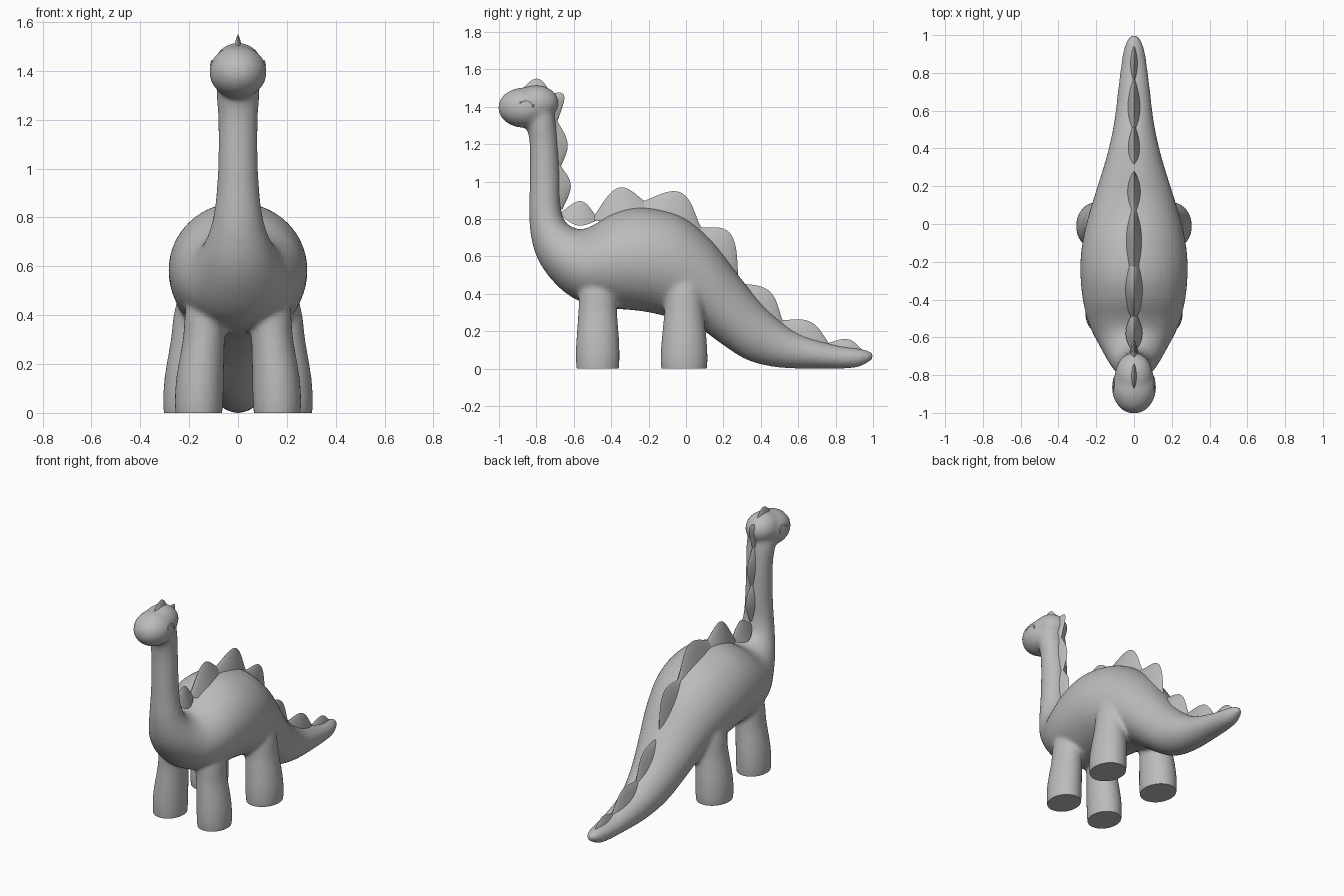
import bpy, bmesh
from math import sin, cos, pi
from mathutils import Vector, Matrix

old = bpy.data.objects.get("Cube")
if old:
    bpy.data.objects.remove(old, do_unlink=True)

grey = bpy.data.materials.new("matte grey")
grey.use_nodes = True
grey.diffuse_color = (0.5, 0.5, 0.5, 1)
grey.node_tree.nodes["Principled BSDF"].inputs["Base Color"].default_value = (0.5, 0.5, 0.5, 1)


def add_object(name, bm):
    bmesh.ops.recalc_face_normals(bm, faces=bm.faces)
    mesh = bpy.data.meshes.new(name)
    bm.to_mesh(mesh)
    bm.free()
    mesh.materials.append(grey)
    obj = bpy.data.objects.new(name, mesh)
    bpy.context.collection.objects.link(obj)
    return obj


def select(obj):
    bpy.ops.object.select_all(action='DESELECT')
    obj.select_set(True)
    bpy.context.view_layer.objects.active = obj


def loft(bm, rings):
    """Skin a list of closed rings and cap both ends."""
    rows = [[bm.verts.new(p) for p in ring] for ring in rings]
    for a, b in zip(rows, rows[1:]):
        for i in range(len(a)):
            j = (i + 1) % len(a)
            bm.faces.new((a[i], a[j], b[j], b[i]))
    bm.faces.new(rows[0])
    bm.faces.new(rows[-1])


def spline(keys, steps):
    """Catmull-Rom interpolation of rows of numbers."""
    keys = [Vector(k) for k in keys]
    out = []
    for i in range(len(keys) - 1):
        a, b, c, d = (keys[min(max(i + k, 0), len(keys) - 1)] for k in (-1, 0, 1, 2))
        for s in range(steps):
            t = s / steps
            out.append(b + (c - a) * (t / 2) + (a * 2 - b * 5 + c * 4 - d) * (t * t / 2)
                       + (b * 3 - a - c * 3 + d) * (t ** 3 / 2))
    return out + [keys[-1]]


bm = bmesh.new()
SIDES = 40
angles = [2 * pi * i / SIDES for i in range(SIDES)]

# Tail, trunk and neck: upper y, z, lower y, z, half width
trunk = [
    (1.0, .085, 1.0, .05, .02), (.94, .105, .91, .005, .055),
    (.78, .13, .72, 0, .08), (.58, .2, .5, .005, .105),
    (.42, .33, .33, .045, .14), (.28, .5, .2, .125, .18),
    (.15, .67, .08, .21, .22), (0, .8, -.04, .26, .258),
    (-.14, .85, -.15, .29, .28), (-.28, .86, -.26, .31, .284),
    (-.4, .825, -.42, .325, .27), (-.5, .765, -.58, .365, .235),
    (-.57, .745, -.7, .455, .185), (-.64, .78, -.795, .59, .135),
    (-.67, .86, -.835, .75, .1), (-.675, 1, -.837, .95, .083),
    (-.685, 1.2, -.835, 1.17, .081), (-.7, 1.34, -.85, 1.28, .088),
    (-.72, 1.43, -.9, 1.38, .085),
]
rings = []
for ty, tz, by, bz, w in spline(trunk, 4):
    mid = Vector((0, (ty + by) / 2, (tz + bz) / 2))
    half = Vector((0, (ty - by) / 2, (tz - bz) / 2))
    rings.append([mid + half * cos(a) + Vector((w * sin(a), 0, 0)) for a in angles])
loft(bm, rings)

# Head
for y, z, rx, ry, rz in ((-.865, 1.395, .118, .14, .108), (-.8, 1.42, .1, .12, .095)):
    bmesh.ops.create_uvsphere(bm, u_segments=32, v_segments=20, radius=1,
                              matrix=Matrix.Translation((0, y, z)) @ Matrix.Diagonal((rx, ry, rz, 1)))

# Legs: height, x centre, half width, half depth
front_leg = [(-.03, .16, .093, .11), (.04, .16, .099, .117), (.15, .155, .097, .115),
             (.3, .14, .086, .104), (.42, .13, .085, .1), (.55, .11, .07, .08)]
hind_leg = [(-.03, .2, .1, .118), (.04, .2, .107, .126), (.15, .195, .105, .121),
            (.3, .18, .095, .106), (.42, .168, .092, .1), (.55, .14, .08, .085)]
for y, leg in ((-.472, front_leg), (-.01, hind_leg)):
    for side in (-1, 1):
        loft(bm, [[Vector((side * (x + w * cos(a)), y + d * sin(a), z)) for a in angles]
                  for z, x, w, d in spline(leg, 3)])

body = add_object("body", bm)

# Fuse the parts into one soft skin
select(body)
fuse = body.modifiers.new("fuse", 'REMESH')
fuse.mode = 'VOXEL'
fuse.voxel_size = 0.012
soften = body.modifiers.new("soften", 'SMOOTH')
soften.factor = 0.5
soften.iterations = 12
for m in ("fuse", "soften"):
    bpy.ops.object.modifier_apply(modifier=m)

# Cut the soles flat on the ground
bm = bmesh.new()
bm.from_mesh(body.data)
cut = bmesh.ops.bisect_plane(bm, geom=bm.verts[:] + bm.edges[:] + bm.faces[:],
                             plane_co=(0, 0, 0), plane_no=(0, 0, 1), clear_inner=True)
bmesh.ops.holes_fill(bm, edges=[e for e in bm.edges if e.is_boundary])
bm.to_mesh(body.data)
bm.free()
bpy.ops.object.shade_smooth_by_angle(angle=0.8)
bpy.context.view_layer.update()


# Back plates: start y, z, peak y, z, end y, z, half width
plates = [
    (-.9, 1.475, -.795, 1.55, -.71, 1.46, .032), (-.74, 1.47, -.652, 1.46, -.69, 1.31, .03),
    (-.69, 1.33, -.633, 1.2, -.672, 1.07, .032), (-.672, 1.09, -.616, .98, -.66, .85, .034),
    (-.665, .84, -.56, .895, -.475, .81, .04), (-.5, .81, -.36, .967, -.21, .89, .055),
    (-.25, .89, -.03, .942, .085, .75, .055), (.07, .76, .242, .715, .285, .44, .05),
    (.275, .46, .445, .415, .52, .25, .042), (.5, .26, .665, .25, .77, .13, .038),
    (.75, .135, .865, .157, .945, .1, .03),
]
N = 24
for n, (sy, sz, py, pz, ey, ez, w) in enumerate(plates):
    start, peak, end = (Vector((0, y, z)) for y, z in ((sy, sz), (py, pz), (ey, ez)))
    lift = peak - (start + end) / 2
    along = (end - start).normalized()
    inward = Vector((0, along.z, -along.y)) * 0.06
    bm = bmesh.new()
    rings = []
    for i in range(N + 1):
        t = i / N
        bump = sin(pi * t)
        crest = start.lerp(end, t) + lift * bump ** 1.25
        base = start.lerp(end, t) + inward * (0.3 + 0.7 * bump)
        width = w * (0.12 + 0.88 * bump ** 0.8)
        left = [base.lerp(crest, v) + Vector((width * (1 - v) ** 0.9 + 0.004 * (1 - v ** 6), 0, 0))
                for v in (0, .2, .4, .6, .75, .88, .96)]
        right = [Vector((-p.x, p.y, p.z)) for p in reversed(left)]
        rings.append(left + [crest] + right)
    loft(bm, rings)
    plate = add_object(f"back_plate_{n + 1}", bm)
    select(plate)
    bpy.ops.object.shade_smooth_by_angle(angle=1.0)

# Closed eyelids laid on the cheeks
for side, name in ((1, "left_eye"), (-1, "right_eye")):
    rings = []
    for i in range(17):
        t = i / 16
        a = pi * (0.85 - 0.9 * t)
        thick = 0.002 + 0.007 * sin(pi * t)
        y, z = -.855 + .038 * cos(a), 1.402 + .034 * sin(a)
        hit, point, normal, face = body.ray_cast((side, y, z), (-side, 0, 0))
        x = point.x if hit else side * 0.1
        rings.append([Vector((x + side * 0.004 * cos(b), y + thick * sin(b) * cos(a),
                              z + thick * sin(b) * sin(a)))
                      for b in angles[::4]])
    bm = bmesh.new()
    loft(bm, rings)
    eye = add_object(name, bm)
    select(eye)
    bpy.ops.object.shade_smooth_by_angle(angle=0.8)
